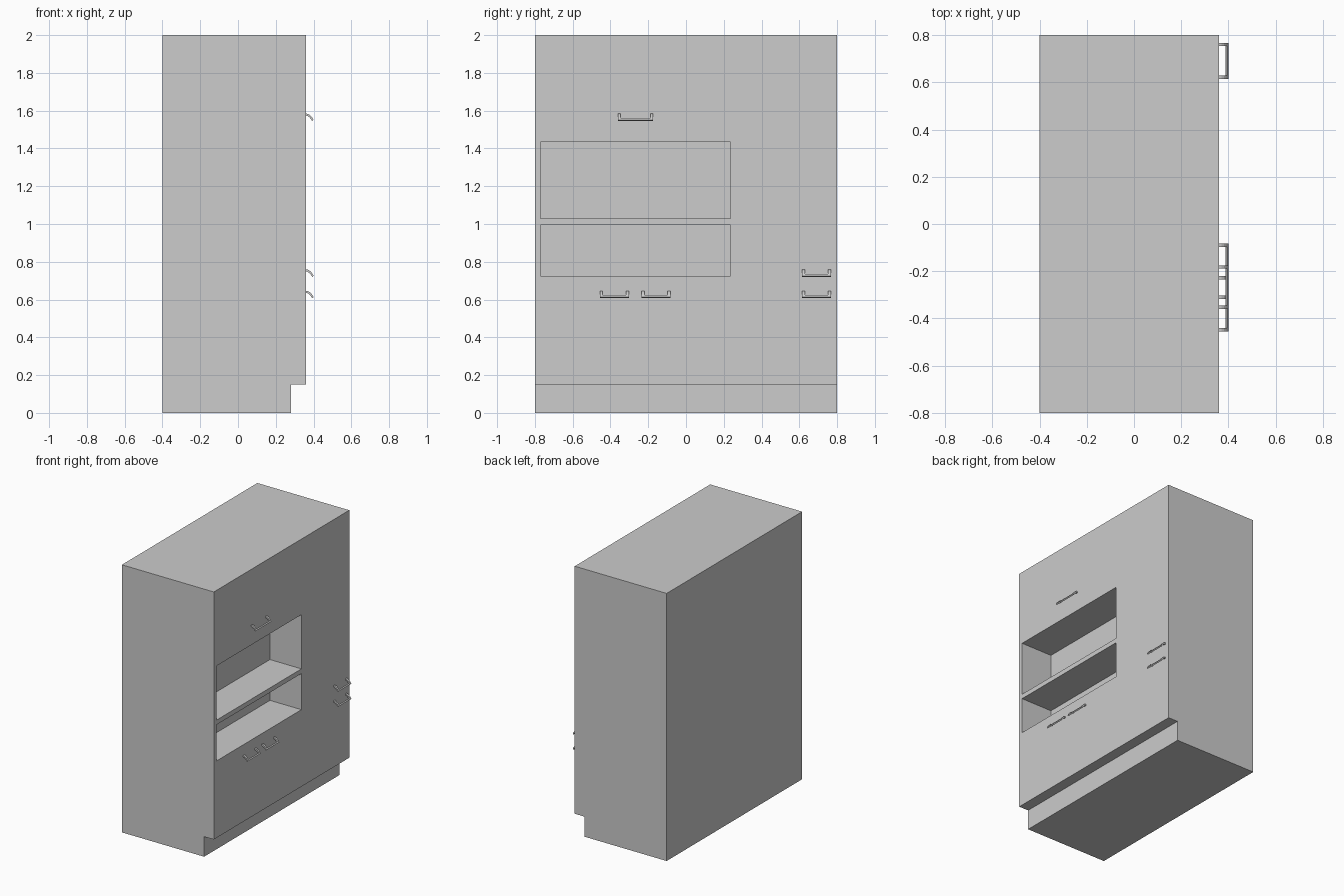
import bpy
import bmesh

cube = bpy.data.objects.get("Cube")
if cube:
    bpy.data.objects.remove(cube, do_unlink=True)

GREY = (0.604, 0.604, 0.604, 1.0)
grey = bpy.data.materials.new("light_grey")
grey.use_nodes = True
grey.diffuse_color = GREY
grey.node_tree.nodes["Principled BSDF"].inputs["Base Color"].default_value = GREY


def prism(bm, profile, y0, y1):
    """Extrude an x-z profile from y0 to y1."""
    face = bm.faces.new([bm.verts.new((x, y0, z)) for x, z in profile])
    moved = bmesh.ops.extrude_face_region(bm, geom=[face])["geom"]
    verts = [v for v in moved if isinstance(v, bmesh.types.BMVert)]
    bmesh.ops.translate(bm, verts=verts, vec=(0, y1 - y0, 0))


def make_object(name, prisms):
    bm = bmesh.new()
    for profile, y0, y1 in prisms:
        prism(bm, profile, y0, y1)
    bmesh.ops.recalc_face_normals(bm, faces=bm.faces[:])
    mesh = bpy.data.meshes.new(name)
    bm.to_mesh(mesh)
    bm.free()
    mesh.materials.append(grey)
    obj = bpy.data.objects.new(name, mesh)
    bpy.context.collection.objects.link(obj)
    return obj


BACK, FRONT, TOE = -0.4, 0.36, 0.28
NICHE_DEPTH = 0.26

# Cabinet body with recessed toe kick
body = [(BACK, 0), (TOE, 0), (TOE, 0.15), (FRONT, 0.15), (FRONT, 2), (BACK, 2)]
cabinet = make_object("cabinet", [(body, -0.8, 0.8)])

# Two open niches cut into the door side
for z0, z1 in ((1.03, 1.435), (0.725, 0.995)):
    inner, outer = FRONT - NICHE_DEPTH, FRONT + 0.1
    box = [(inner, z0), (outer, z0), (outer, z1), (inner, z1)]
    cutter = make_object("niche_cutter", [(box, -0.77, 0.235)])
    cutter.hide_render = True
    cut = cabinet.modifiers.new("niche", "BOOLEAN")
    cut.operation = "DIFFERENCE"
    cut.solver = "EXACT"
    cut.object = cutter
    bpy.context.view_layer.objects.active = cabinet
    bpy.ops.object.modifier_apply(modifier=cut.name)
    bpy.data.objects.remove(cutter, do_unlink=True)

# Handles: two down-curving arms joined by a slanted grip bar
ARM = [(-0.003, 0.04), (0.01, 0.038), (0.022, 0.031), (0.032, 0.02), (0.04, 0.006),
       (0.033, 0), (0.025, 0.012), (0.017, 0.021), (0.008, 0.027), (-0.003, 0.029)]
GRIP = [(0.034, 0.016), (0.04, 0.006), (0.033, 0), (0.027, 0.009)]


def handle(name, y0, y1, z):
    arm = [(FRONT + x, z + h) for x, h in ARM]
    grip = [(FRONT + x, z + h) for x, h in GRIP]
    t = 0.014
    make_object(name, [(arm, y0, y0 + t), (arm, y1 - t, y1),
                       (grip, y0 + t, y1 - t)])


handle("upper_door_handle", -0.36, -0.175, 1.545)
handle("lower_right_door_handle", -0.455, -0.303, 0.607)
handle("lower_left_door_handle", -0.235, -0.083, 0.607)
handle("tall_door_lower_handle", 0.615, 0.767, 0.607)
handle("tall_door_upper_handle", 0.615, 0.767, 0.72)
